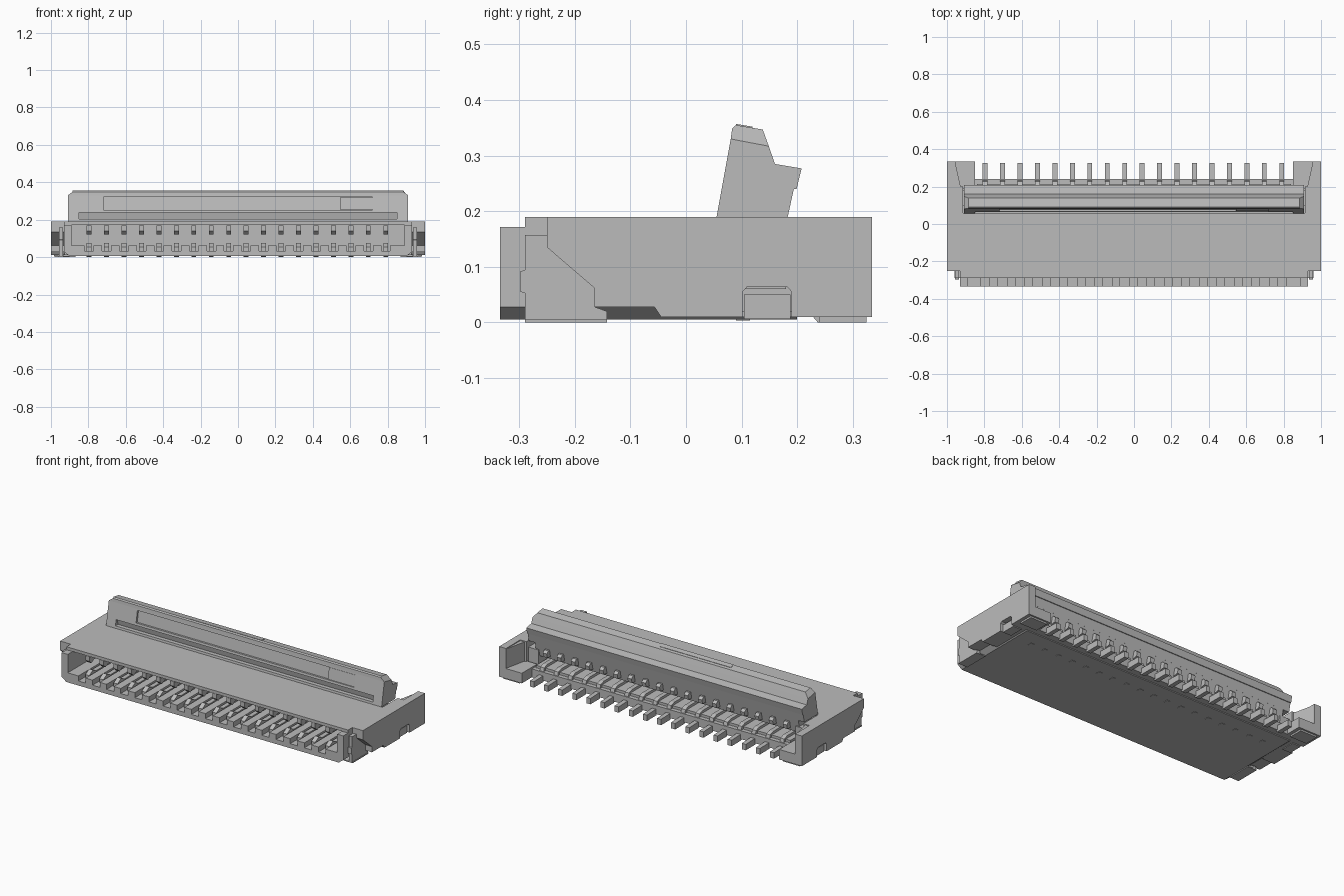
import bpy, bmesh, math
from mathutils import Vector

cube = bpy.data.objects.get("Cube")
if cube:
    bpy.data.objects.remove(cube, do_unlink=True)

grey = bpy.data.materials.new("light_grey")
grey.use_nodes = True
COL = (0.5, 0.5, 0.5, 1)
grey.diffuse_color = COL
grey.node_tree.nodes["Principled BSDF"].inputs["Base Color"].default_value = COL


def prism(name, profile, lo, hi, axis="x", taper=None):
    """Extrude a 2D profile along an axis; taper(v) may move vertices."""
    bm = bmesh.new()
    place = {"x": lambda a, b, t: (t, a, b),
             "y": lambda a, b, t: (a, t, b),
             "z": lambda a, b, t: (a, b, t)}[axis]
    verts = [bm.verts.new(place(a, b, lo)) for a, b in profile]
    face = bm.faces.new(verts)
    ext = bmesh.ops.extrude_face_region(bm, geom=[face])
    shift = Vector(place(0, 0, hi - lo))
    for v in ext["geom"]:
        if isinstance(v, bmesh.types.BMVert):
            v.co += shift
    if taper:
        for v in bm.verts:
            taper(v)
    bmesh.ops.recalc_face_normals(bm, faces=bm.faces)
    me = bpy.data.meshes.new(name)
    bm.to_mesh(me)
    bm.free()
    me.materials.append(grey)
    ob = bpy.data.objects.new(name, me)
    bpy.context.scene.collection.objects.link(ob)
    return ob


def box(name, x0, x1, y0, y1, z0, z1):
    return prism(name, [(y0, z0), (y1, z0), (y1, z1), (y0, z1)], x0, x1)


def both_sides(name, profile, x0, x1):
    prism(name + "_left", profile, x0, x1)
    prism(name + "_right", profile, -x1, -x0)


def rect(y0, y1, z0, z1):
    return [(y0, z0), (y1, z0), (y1, z1), (y0, z1)]


def cut(target, cutter):
    mod = target.modifiers.new("cut", "BOOLEAN")
    mod.operation = "DIFFERENCE"
    mod.solver = "EXACT"
    mod.object = cutter
    cutter.hide_render = True
    cutter.hide_set(True)
    cutter.display_type = "WIRE"


N = 18
PITCH = 1.586 / (N - 1)
contact_x = [-0.796 + i * PITCH for i in range(N)]

# Housing floor with chamfered lower side edges
prism("housing_floor", [(-0.90, 0.005), (0.90, 0.005), (0.93, 0.028),
                        (0.93, 0.032), (-0.93, 0.032), (-0.93, 0.028)],
      -0.335, 0.20, "y")
box("rear_floor", -0.93, 0.93, -0.04, 0.205, 0.01, 0.06)
box("rear_shelf", -0.855, 0.855, 0.19, 0.24, 0.01, 0.06)
box("rear_shelf_step", -0.84, 0.84, 0.10, 0.215, 0.05, 0.075)

# Roof, inner wall and cheeks
box("housing_roof", -0.93, 0.93, -0.29, 0.06, 0.172, 0.19)
box("inner_wall", -0.90, 0.90, -0.06, 0.03, 0.02, 0.175)
both_sides("front_cheek", rect(-0.335, 0.06, 0.028, 0.172), 0.89, 0.93)
both_sides("rear_cheek", rect(0.05, 0.20, 0.02, 0.19), 0.915, 0.935)

# Side shoulders with sloping underside and a notch near the back
shoulder = [(-0.25, 0.19), (-0.25, 0.135), (-0.165, 0.062), (-0.165, 0.028),
            (-0.057, 0.028), (-0.045, 0.01), (0.102, 0.01), (0.102, 0.055),
            (0.11, 0.064), (0.182, 0.064), (0.19, 0.055), (0.19, 0.01),
            (0.335, 0.01), (0.335, 0.19)]
both_sides("side_shoulder", shoulder, 0.955, 1.0)
inner = [p for p in shoulder if p[0] < 0.18] + [(0.182, 0.064), (0.19, 0.055),
                                                (0.19, 0.01), (0.20, 0.01), (0.20, 0.19)]
both_sides("shoulder_core", inner, 0.925, 0.955)

# Rear ear feet and flared inner walls
both_sides("ear_foot", rect(0.19, 0.335, 0.01, 0.07), 0.85, 0.96)
both_sides("ear_foot_pad", rect(0.24, 0.325, 0.0, 0.012), 0.87, 0.98)
for s, side in ((1, "left"), (-1, "right")):
    prism("ear_gusset_" + side,
          [(s * 0.925, 0.19), (s * 0.957, 0.19), (s * 0.957, 0.335)],
          0.06, 0.185, "z")

# Metal hold-down tabs at the sides
tab = [(-0.29, 0.0), (-0.29, 0.053), (-0.298, 0.055), (-0.298, 0.092),
       (-0.29, 0.094), (-0.29, 0.157), (-0.25, 0.157), (-0.25, 0.135),
       (-0.165, 0.062), (-0.165, 0.028), (-0.142, 0.02), (-0.142, 0.0)]
both_sides("hold_down_tab", tab, 0.935, 0.957)
both_sides("hold_down_foot", rect(-0.29, -0.142, 0.0, 0.006), 0.90, 0.96)
both_sides("rear_tab", rect(0.104, 0.188, 0.006, 0.05), 0.93, 0.985)
both_sides("pivot_pin", rect(0.10, 0.18, 0.06, 0.15), 0.85, 0.95)

# Floor ribs between the contacts
edges = [-0.89] + [x + d for x in contact_x for d in (-0.024, 0.024)] + [0.89]
for i in range(0, len(edges), 2):
    box(f"floor_rib_{i // 2 + 1}", edges[i], edges[i + 1], -0.335, -0.05, 0.03, 0.062)

# Spring contacts: forked front, hook into the lever, solder tail at the back
contact = [(-0.285, 0.03), (-0.285, 0.055), (-0.25, 0.075), (-0.22, 0.06),
           (-0.04, 0.06), (-0.04, 0.135), (-0.24, 0.135), (-0.265, 0.122),
           (-0.285, 0.14), (-0.285, 0.168), (0.0, 0.168), (0.19, 0.168),
           (0.205, 0.155), (0.20, 0.13), (0.17, 0.125), (0.03, 0.135),
           (0.03, 0.09), (0.20, 0.09), (0.228, 0.08), (0.24, 0.038),
           (0.325, 0.035), (0.325, 0.0), (0.237, 0.0), (0.22, 0.02), (0.20, 0.03)]
for i, x in enumerate(contact_x):
    prism(f"contact_{i + 1}", contact, x - 0.013, x + 0.013)
    box(f"contact_base_{i + 1}", x - 0.012, x + 0.012, 0.09, 0.115, 0.003, 0.012)

# Flip lever: lower body, tapered top and narrow root inside the housing
lever = prism("lever_body", [(0.055, 0.19), (0.0805, 0.33), (0.149, 0.317),
                             (0.16, 0.285), (0.208, 0.277), (0.199, 0.24),
                             (0.194, 0.24), (0.183, 0.19)], -0.91, 0.91)


def narrow_top(v):
    if v.co.z > 0.34:
        v.co.x = math.copysign(0.885, v.co.x)


prism("lever_top", [(0.0805, 0.33), (0.083, 0.349), (0.09, 0.355),
                    (0.138, 0.347), (0.149, 0.317)], -0.91, 0.91, taper=narrow_top)
prism("lever_root", [(0.055, 0.191), (0.183, 0.191), (0.165, 0.11), (0.06, 0.11)],
      -0.87, 0.87)

# Recessed panel and lower groove in the lever's front face
panel = prism("panel_cutter", [(0.03, 0.252), (0.078, 0.252), (0.0905, 0.322),
                               (0.03, 0.322)], -0.72, 0.72)
groove = prism("groove_cutter", [(0.03, 0.203), (0.082, 0.203), (0.075, 0.238),
                                 (0.03, 0.238)], -0.85, 0.85)
for c in (panel, groove):
    cut(lever, c)

# Raised pad inside the panel and thin pads along the lever's top
prism("panel_pad", [(0.0695, 0.254), (0.079, 0.254), (0.091, 0.320), (0.081, 0.320)],
      0.545, 0.72)
prism("lever_top_pad", [(0.09, 0.353), (0.09, 0.357), (0.12, 0.352), (0.12, 0.348)],
      -0.38, 0.09)
